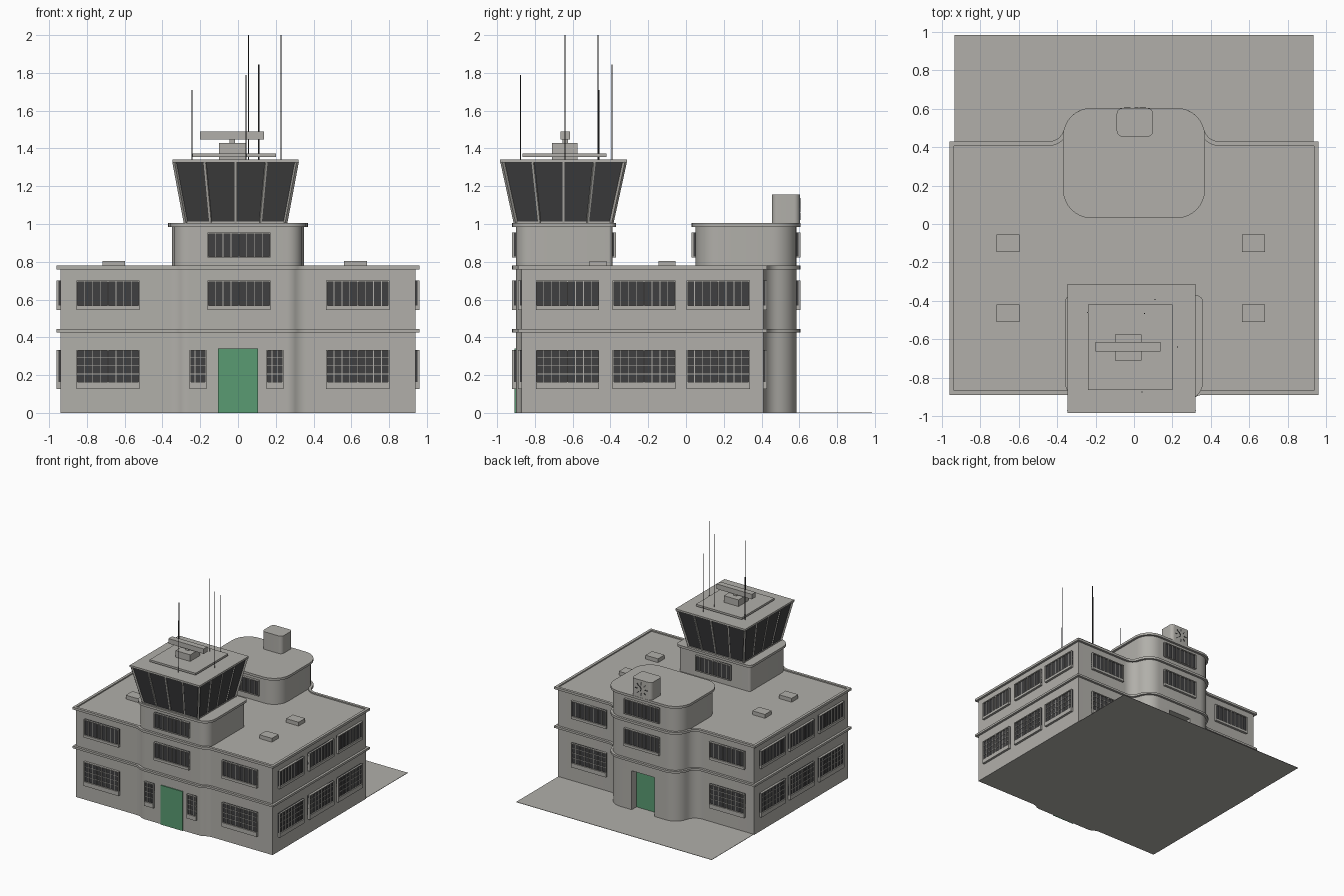
import bpy, bmesh, math
from mathutils import Matrix, Vector

if "Cube" in bpy.data.objects:
    bpy.data.objects.remove(bpy.data.objects["Cube"])


def material(name, rgb):
    m = bpy.data.materials.new(name)
    m.diffuse_color = (*rgb, 1)
    m.use_nodes = True
    m.node_tree.nodes["Principled BSDF"].inputs["Base Color"].default_value = m.diffuse_color
    return m


WALL, GLASS, GREEN = 0, 1, 2
MATS = [material("pale_concrete", (0.44, 0.43, 0.40)),
        material("dark_glass", (0.05, 0.05, 0.052)),
        material("green_door", (0.10, 0.33, 0.17))]


def finish(name, bm, mat=None):
    bmesh.ops.recalc_face_normals(bm, faces=bm.faces)
    me = bpy.data.meshes.new(name)
    for m in MATS:
        me.materials.append(m)
    for f in bm.faces:
        f.smooth = True
        if mat is not None:
            f.material_index = mat
    bm.to_mesh(me)
    bm.free()
    me.set_sharp_from_angle(angle=math.radians(30))
    ob = bpy.data.objects.new(name, me)
    bpy.context.collection.objects.link(ob)
    return ob


def add_box(bm, lo, hi, mat=WALL, xf=Matrix()):
    lo, hi = Vector(lo), Vector(hi)
    m = xf @ Matrix.Translation((lo + hi) / 2) @ Matrix.Diagonal((*(hi - lo), 1))
    vs = bmesh.ops.create_cube(bm, size=1, matrix=m)["verts"]
    for f in {f for v in vs for f in v.link_faces}:
        f.material_index = mat


def box(name, lo, hi, mat=WALL):
    bm = bmesh.new()
    add_box(bm, lo, hi, mat)
    return finish(name, bm)


def prism(name, pts, z0, z1, mat=WALL):
    bm = bmesh.new()
    a, b = [[bm.verts.new((x, y, z)) for x, y in pts] for z in (z0, z1)]
    bm.faces.new(a)
    bm.faces.new(b)
    for i in range(len(pts)):
        bm.faces.new((a[i - 1], a[i], b[i], b[i - 1]))
    return finish(name, bm, mat)


def ring(name, inner, outer, z0, z1):
    bm = bmesh.new()
    loops = [[bm.verts.new((x, y, z)) for x, y in p]
             for p, z in ((inner, z0), (outer, z0), (outer, z1), (inner, z1))]
    for k in range(4):
        a, b = loops[k - 1], loops[k]
        for i in range(len(inner)):
            bm.faces.new((a[i - 1], a[i], b[i], b[i - 1]))
    return finish(name, bm, WALL)


def arc(cx, cy, r, a0, a1, n=8):
    return [(cx + r * math.cos(math.radians(a0 + (a1 - a0) * i / n)),
             cy + r * math.sin(math.radians(a0 + (a1 - a0) * i / n))) for i in range(n + 1)]


def rounded_rect(x0, x1, y0, y1, r_front, r_back, o=0):
    p = []
    for x, y, r, sx, sy, a in ((x1, y1, r_back, -1, -1, 0), (x0, y1, r_back, 1, -1, 90),
                               (x0, y0, r_front, 1, 1, 180), (x1, y0, r_front, -1, 1, 270)):
        p += arc(x + sx * r, y + sy * r, r + o, a, a + 90)
    return p


def footprint(o=0, notch=False):
    """Main plan with curved front and back bays, offset outwards by o."""
    # back bay: convex corner blending into a concave fillet
    half = [(0.11, 0.515), (0.11, 0.585)] if notch else []
    dy, d, r = 0.055, 0.23, 0.10
    ang = math.degrees(math.asin(dy / d))
    half += arc(0.22, 0.455, 0.13 + o, 90, ang)
    half += arc(0.22 + math.sqrt(d * d - dy * dy), 0.455 + dy, r - o, 180 + ang, 270)
    half += [(0.94 + o, 0.41 + o), (0.94 + o, -0.87 - o)]
    # front bay
    dy, d = -0.15, 0.18
    ang = math.degrees(math.asin(dy / d))
    half += arc(0.26 + math.sqrt(d * d - dy * dy), -0.82 + dy, r - o, 90, 180 + ang)
    half += arc(0.26, -0.82, 0.08 + o, ang, -90)
    return half + [(-x, y) for x, y in reversed(half)]


# Main building, bands and roof rim
prism("ground_storey", footprint(notch=True), 0, 0.34)
prism("upper_storey", footprint(), 0.34, 0.77)
ring("middle_band", footprint(-0.005), footprint(0.02), 0.425, 0.443)
ring("roof_rim", footprint(-0.003), footprint(0.02), 0.76, 0.78)
box("apron", (-0.935, -0.87, 0), (0.935, 0.985, 0.003))

# Front and back rooftop blocks
front = (-0.34, 0.34, -0.90, -0.39, 0.08, 0.02)
back = (-0.35, 0.35, 0.05, 0.585, 0.13, 0.13)
for label, dims in (("front", front), ("back", back)):
    prism(label + "_block", rounded_rect(*dims), 0.765, 0.99)
    prism(label + "_block_slab", rounded_rect(*dims, o=0.02), 0.985, 1.005)

# Doors
box("front_door", (-0.105, -0.908, 0), (0.105, -0.895, 0.34), GREEN)
box("back_door", (-0.11, 0.51, 0), (0.11, 0.52, 0.34), GREEN)

# Roof vents
for x in (-0.657, 0.622):
    for y in (-0.10, -0.465):
        box("roof_vent", (x - 0.06, y - 0.045, 0.765), (x + 0.06, y + 0.045, 0.803))

# Clock housing with tick marks
prism("clock_housing", rounded_rect(-0.09, 0.10, 0.455, 0.603, 0.03, 0.03), 1.0, 1.157)
bm = bmesh.new()
for i in range(8):
    xf = Matrix.Translation((0.005, 0.604, 1.08)) @ Matrix.Rotation(i * math.pi / 4, 4, "Y")
    add_box(bm, (-0.003, -0.003, 0.035), (0.003, 0.003, 0.058), GLASS, xf)
for a, l in ((0.6, 0.03), (2.6, 0.022)):
    xf = Matrix.Translation((0.005, 0.604, 1.08)) @ Matrix.Rotation(a, 4, "Y")
    add_box(bm, (-0.003, -0.003, 0), (0.003, 0.003, l), GLASS, xf)
finish("clock_marks", bm)


# Windows: glass, frame, sill, sashes and glazing bars
def window(x, y, turn, z0, z1, w=0.335, sashes=2, rows=1, cols=4, sill=0.037):
    xf = Matrix.Translation((x, y, 0)) @ Matrix.Rotation(math.radians(turn), 4, "Z")
    bm = bmesh.new()
    h, t = w / 2, 0.007
    add_box(bm, (-h, -0.010, z0), (h, 0.004, z1), GLASS, xf)
    add_box(bm, (-h, -0.02, z0 - sill), (h, 0.004, z0), WALL, xf)
    add_box(bm, (-h, -0.02, z1 - t), (h, 0.004, z1), WALL, xf)
    for i in range(sashes + 1):
        u = -h + t / 2 + (w - t) * i / sashes
        add_box(bm, (u - t / 2, -0.02, z0), (u + t / 2, 0.004, z1 - t), WALL, xf)
    n = sashes * cols
    for i in range(1, n):
        if i % cols:
            u = -h + w * i / n
            add_box(bm, (u - 0.002, -0.014, z0), (u + 0.002, -0.009, z1 - t), WALL, xf)
    for i in range(1, rows):
        z = z0 + (z1 - z0) * i / rows
        add_box(bm, (-h + t, -0.0135, z - 0.002), (h - t, -0.009, z + 0.002), WALL, xf)
    finish("window", bm)


LOW, MID, TOP = (0.164, 0.334), (0.568, 0.70), (0.828, 0.955)
spots = [(x, y, turn) for x in (-0.688, 0.634) for y, turn in ((-0.87, 0), (0.41, 180))]
spots += [(x, y, turn) for y in (-0.627, -0.222, 0.17) for x, turn in ((0.94, 90), (-0.94, -90))]
for x, y, turn in spots:
    window(x, y, turn, *LOW, rows=4)
    window(x, y, turn, *MID, sill=0.022)
for y, turn in ((-0.90, 0), (0.585, 180)):
    window(0.005, y, turn, *MID, sill=0.022)
for y, turn in ((-0.90, 0), (-0.39, 180), (0.05, 0), (0.585, 180)):
    window(0.005, y, turn, *TOP, sill=0.005)
for x in (-0.212, 0.195):
    window(x, -0.90, 0, *LOW, w=0.09, sashes=1, rows=4, cols=3)

# Control cab: flared glass box with mullions and flat roof
CX, CY = -0.013, -0.648


def corners(hx, hy, z):
    return [Vector((CX + sx * hx, CY + sy * hy, z)) for sx, sy in ((-1, -1), (1, -1), (1, 1), (-1, 1))]


low, high = corners(0.262, 0.252, 1.0), corners(0.324, 0.324, 1.33)
bm = bmesh.new()
a, b = [[bm.verts.new(p) for p in ps] for ps in (low, high)]
bm.faces.new(a)
bm.faces.new(b)
for i in range(4):
    bm.faces.new((a[i - 1], a[i], b[i], b[i - 1]))
finish("cab_glass", bm, GLASS)

bm = bmesh.new()
for i in range(4):
    for k in range(4):
        p, q = low[i - 1].lerp(low[i], k / 4), high[i - 1].lerp(high[i], k / 4)
        d = q - p
        xf = Matrix.Translation((p + q) / 2) @ d.to_track_quat("Z", "Y").to_matrix().to_4x4()
        r = 0.008 if k == 0 else 0.006
        add_box(bm, (-r, -r, -d.length / 2), (r, r, d.length / 2), WALL, xf)
finish("cab_mullions", bm)
box("cab_sill", (CX - 0.268, CY - 0.258, 1.0), (CX + 0.268, CY + 0.258, 1.012))
box("cab_roof", (CX - 0.334, CY - 0.336, 1.326), (CX + 0.334, CY + 0.336, 1.342))

# Rooftop radar
box("radar_deck", (-0.24, -0.865, 1.356), (0.20, -0.42, 1.373))
box("radar_base", (-0.10, -0.71, 1.34), (0.04, -0.575, 1.43))
box("radar_post", (-0.045, -0.655, 1.43), (-0.015, -0.625, 1.455))
box("radar_bar", (-0.20, -0.665, 1.447), (0.137, -0.615, 1.49))

# Antennas
for x, y, top in ((-0.243, -0.46, 1.71), (0.042, -0.875, 1.79), (0.055, -0.465, 2.0),
                  (0.11, -0.393, 1.845), (0.227, -0.64, 2.0)):
    prism("antenna", arc(x, y, 0.003, 0, 300, 5), 1.34, top, GLASS)
